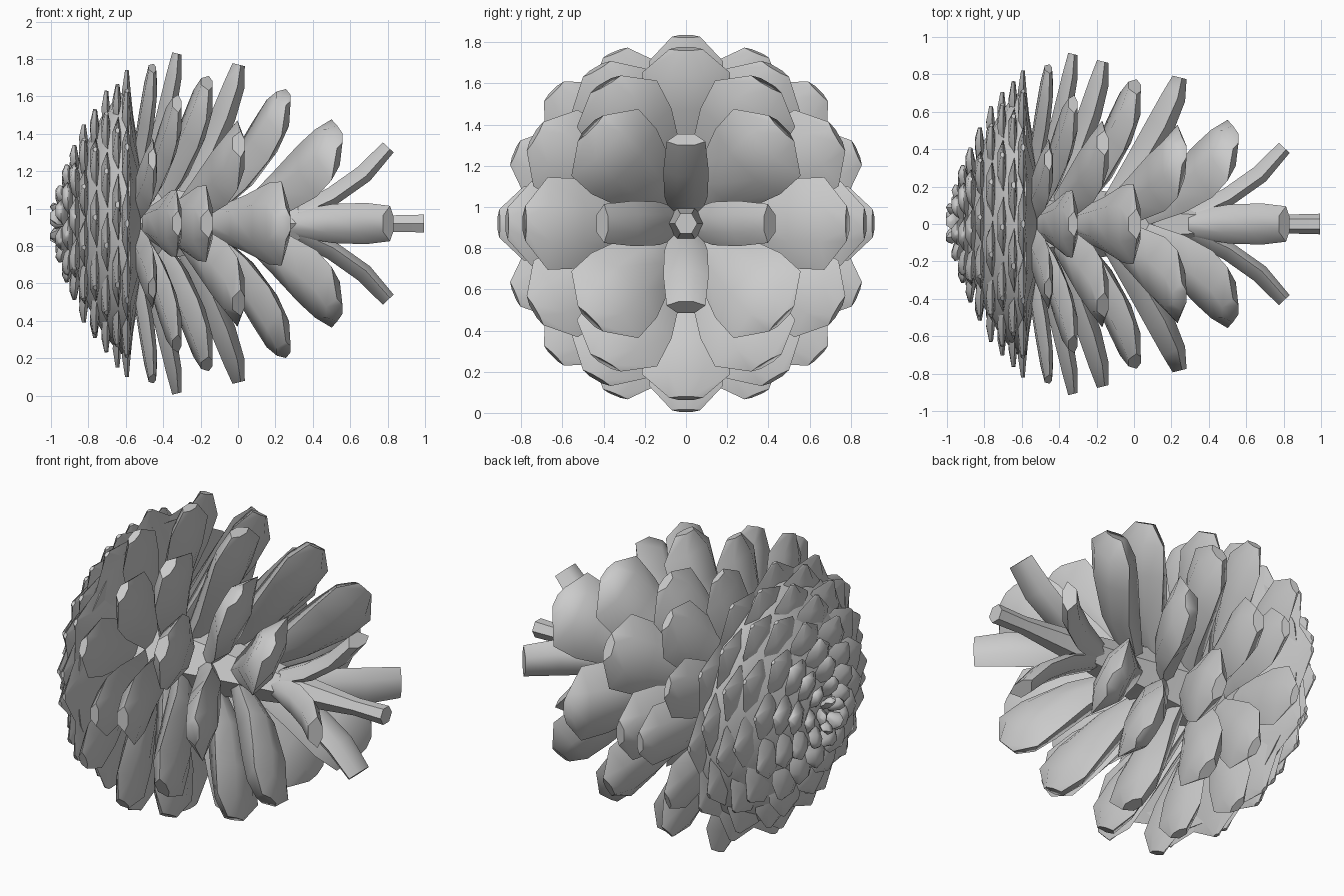
import bpy, bmesh, math
from mathutils import Vector

if "Cube" in bpy.data.objects:
    bpy.data.objects.remove(bpy.data.objects["Cube"])

AXIS_Z = 0.92


def finish(name, bm, angle):
    bmesh.ops.recalc_face_normals(bm, faces=bm.faces)
    me = bpy.data.meshes.new(name)
    bm.to_mesh(me)
    bm.free()
    ob = bpy.data.objects.new(name, me)
    ob.location.z = AXIS_Z
    bpy.context.collection.objects.link(ob)
    bpy.context.view_layer.objects.active = ob
    ob.select_set(True)
    bpy.ops.object.shade_smooth_by_angle(angle=math.radians(angle))
    ob.select_set(False)
    return ob


def scale_piece(bm, ang, path, w, t, taper, flat_tip):
    """Loft a six-sided section along path of (x, radius) points."""
    out = Vector((0, math.cos(ang), math.sin(ang)))
    side = Vector((0, -math.sin(ang), math.cos(ang)))
    ax = Vector((1, 0, 0))
    rings = []
    for i, (x, r) in enumerate(path):
        a, b = path[max(i - 1, 0)], path[min(i + 1, len(path) - 1)]
        d = Vector((b[0] - a[0], b[1] - a[1])).normalized()
        if flat_tip and i == len(path) - 1:
            d = Vector((0.25, 1)).normalized()
        normal = ax * -d.y + out * d.x
        c = ax * x + out * r
        hw, th = w * taper[i][0], t * taper[i][1]
        # side corners sit a little lower so the back is domed
        sec = [(-1, -0.4), (-0.45, 0.8), (0.45, 0.8), (1, -0.4), (0.4, -1), (-0.4, -1)]
        rings.append([bm.verts.new(c + side * u * hw + normal * v * th) for u, v in sec])
    for a, b in zip(rings, rings[1:]):
        for j in range(6):
            k = (j + 1) % 6
            bm.faces.new((a[j], a[k], b[k], b[j]))
    bm.faces.new(rings[0])
    bm.faces.new(rings[-1])


def scale_ring(name, n, phase, path, w, t, taper, flat_tip=False):
    bm = bmesh.new()
    for i in range(n):
        scale_piece(bm, math.radians(phase + 360 * i / n), path, w, t, taper, flat_tip)
    return finish(name, bm, 60)


def lathe(name, prof, n):
    bm = bmesh.new()
    rings = []
    for x, r in prof:
        rings.append([bm.verts.new((x, r * math.cos(2 * math.pi * i / n),
                                    r * math.sin(2 * math.pi * i / n))) for i in range(n)])
    for a, b in zip(rings, rings[1:]):
        for j in range(n):
            k = (j + 1) % n
            bm.faces.new((a[j], a[k], b[k], b[j]))
    bm.faces.new(rings[0])
    bm.faces.new(rings[-1])
    return finish(name, bm, 40)


# Central stem with the small end bud
lathe("core", [(-0.65, 0.32), (-0.3, 0.2), (0.1, 0.13), (0.4, 0.09), (0.8, 0.05), (0.995, 0.055)], 6)

# Rod-like scales at the narrow end
ROD = [(0.6, 0.8), (1, 1), (1.05, 1), (0.9, 0.8)]
scale_ring("tip_scales", 4, 0, [(0.25, 0.03), (0.5, 0.15), (0.67, 0.27), (0.8, 0.41)],
           0.105, 0.055, ROD)

# Open scales: count, phase, root x, tip x, tip radius, half width, half thickness
OPEN = [(0.28, 0.45), (0.68, 0.95), (0.97, 1.0), (1.0, 0.85), (0.38, 0.5)]
rows = [(4, 45, 0.02, 0.51, 0.66, 0.23, 0.10),
        (6, 0, -0.18, 0.24, 0.785, 0.225, 0.085),
        (6, 30, -0.34, 0.0, 0.85, 0.215, 0.075),
        (6, 0, -0.46, -0.17, 0.87, 0.205, 0.07),
        (8, 90, -0.54, -0.33, 0.91, 0.18, 0.055),
        (8, 22.5, -0.59, -0.46, 0.90, 0.17, 0.045)]
for i, (n, ph, x0, x1, r, w, t) in enumerate(rows):
    dx = x1 - x0
    path = [(x0, 0.05), (x0 + dx * 0.46, r * 0.41), (x0 + dx * 0.75, r * 0.68),
            (x0 + dx * 0.92, r * 0.87), (x1, r)]
    scale_ring(f"open_scales_{i + 1}", n, ph, path, w, t, OPEN, True)

# Closed base dome
lathe("base_dome", [(-0.575, 0.3), (-0.575, 0.72), (-0.64, 0.69), (-0.73, 0.57),
                    (-0.81, 0.43), (-0.88, 0.26), (-0.93, 0.08)], 20)

# Overlapping closed scales on the dome: count, tip x, tip radius, half width
FLAT = [(0.6, 0.8), (1, 1), (0.85, 0.9), (0.1, 0.4)]
base = [(12, -0.60, 0.82, 0.23), (11, -0.65, 0.77, 0.21), (11, -0.71, 0.71, 0.18),
        (10, -0.77, 0.63, 0.17), (10, -0.83, 0.53, 0.145), (9, -0.88, 0.42, 0.12),
        (8, -0.92, 0.32, 0.10), (7, -0.955, 0.21, 0.075), (5, -0.985, 0.11, 0.05)]
for i, (n, x, r, w) in enumerate(base):
    path = [(x + 0.06, r * 0.4), (x + 0.012, r * 0.7), (x, r * 0.87), (x + 0.005, r)]
    scale_ring(f"base_scales_{i + 1}", n, 90 + 17 * i, path, w, 0.028, FLAT)
